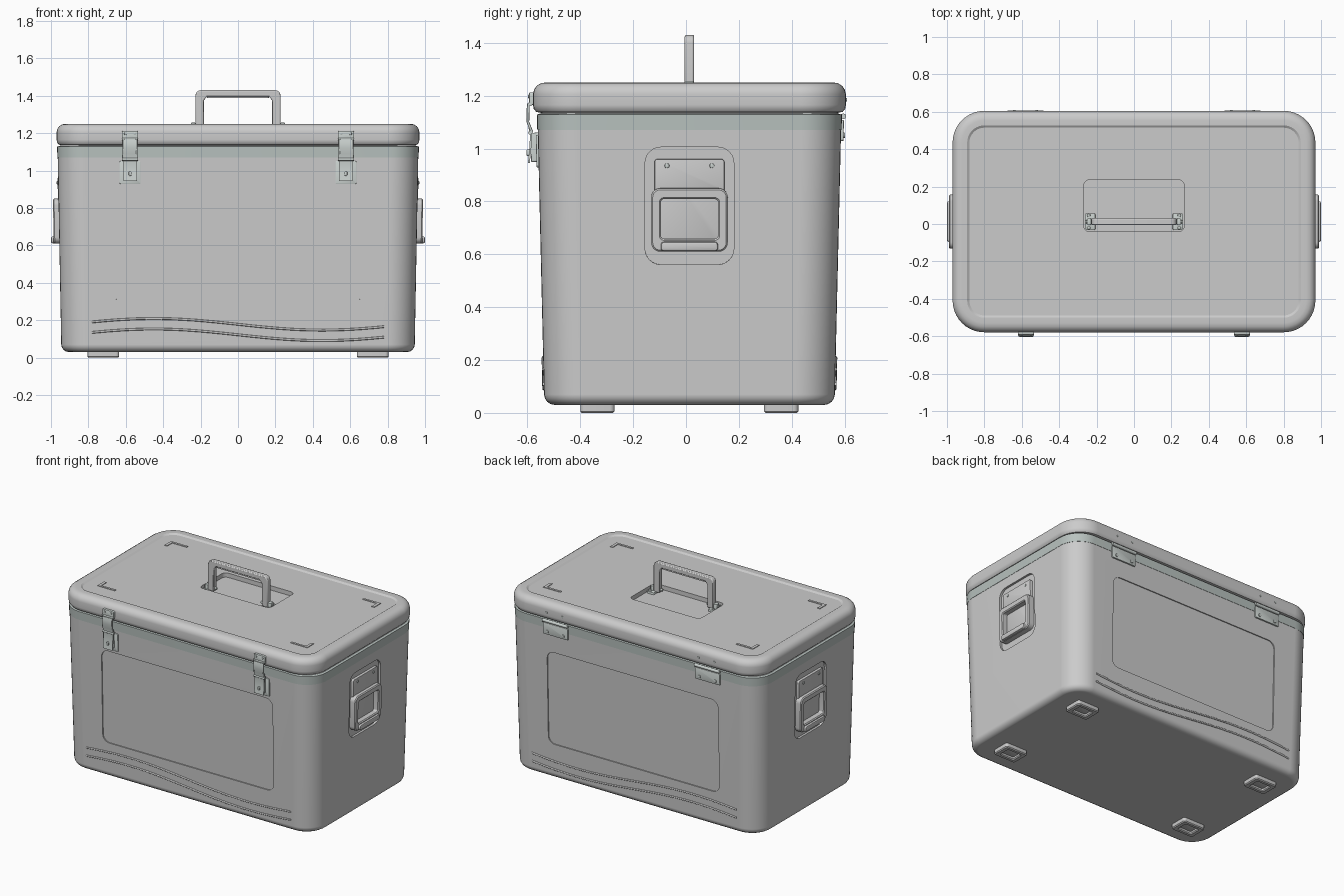
import bpy, bmesh
from math import radians, sin, cos, pi, atan
from mathutils import Matrix, Vector

if "Cube" in bpy.data.objects:
    bpy.data.objects.remove(bpy.data.objects["Cube"])

CY = 0.013                      # box centre in y
LID_X, LID_Y = 0.97, 0.592      # lid half sizes
T, R = Matrix.Translation, Matrix.Rotation

steel = bpy.data.materials.new("pale_steel")
steel.diffuse_color = (0.6, 0.65, 0.63, 1)
steel.use_nodes = True
steel.node_tree.nodes["Principled BSDF"].inputs["Base Color"].default_value = steel.diffuse_color
seal = bpy.data.materials.new("seal_grey_green")
seal.diffuse_color = (0.48, 0.54, 0.52, 1)
seal.use_nodes = True
seal.node_tree.nodes["Principled BSDF"].inputs["Base Color"].default_value = seal.diffuse_color


def rr(hx, hy, r, z=0, cx=0, cy=0, n=6):
    """Rounded rectangle loop."""
    pts = []
    for q, (sx, sy) in enumerate([(1, 1), (-1, 1), (-1, -1), (1, -1)]):
        for i in range(n + 1):
            a = (q + i / n) * pi / 2
            pts.append((cx + sx * (hx - r) + r * cos(a), cy + sy * (hy - r) + r * sin(a), z))
    return pts


def loft(name, rings, M=Matrix(), closed=False, mat=None):
    bm = bmesh.new()
    vs = [[bm.verts.new(M @ Vector(p)) for p in ring] for ring in rings]
    n = len(vs[0])
    for a, b in zip(vs, vs[1:] + (vs[:1] if closed else [])):
        for i in range(n):
            j = (i + 1) % n
            bm.faces.new((a[i], a[j], b[j], b[i]))
    if not closed:
        bm.faces.new(vs[0])
        bm.faces.new(vs[-1])
    bmesh.ops.recalc_face_normals(bm, faces=bm.faces)
    me = bpy.data.meshes.new(name)
    bm.to_mesh(me)
    bm.free()
    if mat:
        me.materials.append(mat)
    ob = bpy.data.objects.new(name, me)
    bpy.context.collection.objects.link(ob)
    return ob


def slab(name, hx, hy, r, d, M, z0=0, b=0.003, mat=None):
    """Rounded plate with a softened outer edge."""
    k = b * 0.3
    return loft(name, [rr(hx, hy, r, z0), rr(hx, hy, r, d - b), rr(hx - k, hy - k, r - k, d - k),
                       rr(hx - b, hy - b, max(r - b, 0.001), d)], M, mat=mat)


def frame(name, o, i, d, M, z0=0, dy=0, b=0.006, mat=None):
    """Rounded plate with a window; o and i are (hx, hy, r)."""
    og, ig = [v - b for v in o], [v + b for v in i]
    return loft(name, [rr(*o, z0), rr(*o, d - b), rr(*og, d), rr(*ig, d, 0, dy),
                       rr(*i, d - b, 0, dy), rr(*i, z0, 0, dy)], M, True, mat)


def prism(name, pts, d, M, bevel=0, mat=None):
    ob = loft(name, [[(x, y, 0) for x, y in pts], [(x, y, d) for x, y in pts]], M, mat=mat)
    if bevel:
        m = ob.modifiers.new("soft", 'BEVEL')
        m.width, m.segments = bevel, 2
    return ob


def tube(name, pts, rad, mat=None):
    cu = bpy.data.curves.new(name, 'CURVE')
    cu.dimensions, cu.bevel_depth, cu.bevel_resolution, cu.use_fill_caps = '3D', rad, 2, True
    sp = cu.splines.new('POLY')
    sp.points.add(len(pts) - 1)
    for p, co in zip(sp.points, pts):
        p.co = (*co, 1)
    if mat:
        cu.materials.append(mat)
    ob = bpy.data.objects.new(name, cu)
    bpy.context.collection.objects.link(ob)
    return ob


def cut(ob, cutter):
    m = ob.modifiers.new("cut", 'BOOLEAN')
    m.operation, m.object, m.solver = 'DIFFERENCE', cutter, 'EXACT'
    bpy.context.view_layer.objects.active = ob
    bpy.ops.object.modifier_apply(modifier=m.name)
    bpy.data.objects.remove(cutter)


def half(z):
    """Body half sizes at height z (walls flare upward)."""
    t = (z - 0.07) / 1.06
    return 0.945 + 0.02 * t, 0.55 + 0.025 * t


def face(yaw, u, z, out=0):
    """Matrix lying on a wall: local x along it, y up, z outward."""
    side = abs(yaw) == 90
    tilt = atan((0.02 if side else 0.025) / 1.06)
    h = half(z)[0 if side else 1] + out
    return T((0, CY, 0)) @ R(radians(yaw), 4, 'Z') @ T((u, -h, z)) @ R(pi / 2 + tilt, 4, 'X')


def body_ring(z, inset=0):
    x, y = half(z)
    return rr(x - inset, y - inset, 0.15 - inset, z, 0, CY, 10)


# body shell with rounded bottom edge, wall panels and handle pockets
body = loft("body", [body_ring(z, i) for z, i in [
    (0.03, 0.04), (0.033, 0.025), (0.042, 0.011), (0.055, 0.003), (0.07, 0), (1.12, 0), (1.13, 0.01), (1.15, 0.03)]])
for yaw in (0, 180):
    cut(body, loft("cutter", [rr(0.652, 0.32, 0.05, z) for z in (-0.007, 0.05)], face(yaw, 0, 0.59)))
for yaw in (90, -90):
    cut(body, loft("cutter", [rr(0.168, 0.222, 0.06, z) for z in (-0.015, 0.05)], face(yaw, 0, 0.783)))

# seal band under the lid
loft("seal_band", [body_ring(z, i) for z, i in [(1.07, 0.01), (1.07, -0.002), (1.128, -0.002), (1.132, 0.01)]], mat=seal)

# lid with rolled rim, sunken top and handle pocket
lid = loft("lid", [rr(LID_X - i, LID_Y - i, 0.17 - i, z, 0, CY, 10) for i, z in [
    (0.03, 1.135), (0.012, 1.139), (0.003, 1.15), (0, 1.165), (0, 1.205), (0.004, 1.222), (0.014, 1.237),
    (0.03, 1.247), (0.05, 1.25), (0.078, 1.25), (0.09, 1.242)]])
cut(lid, loft("cutter", [rr(0.268, 0.138, 0.03, z, 0, 0.098) for z in (1.212, 1.3)]))

# corner marks on the lid
for sx in (-1, 1):
    for sy in (-1, 1):
        L = [(0.80, 0.40), (0.67, 0.40), (0.67, 0.385), (0.78, 0.385), (0.78, 0.33), (0.80, 0.33)]
        prism("lid_corner_mark", [(sx * x, sy * y) for x, y in L], 0.006, T((0, CY, 1.24)))

# folding top handle
arc = [(0.198 + 0.03 * cos(a), 1.40 + 0.03 * sin(a)) for a in (0, pi / 8, pi / 4, 3 * pi / 8, pi / 2)]
inner = [(0.168, 1.40 - 0.01), (0.183, 1.375)]
right = [(0.228, 1.22)] + arc
left = [(-x, y) for x, y in reversed(right)]
prism("top_handle", right + left + [(-0.183, 1.22), (-0.183, 1.375), (-0.165, 1.397),
      (0.165, 1.397), (0.183, 1.375), (0.183, 1.22)], 0.036, T((0, 0.031, 0)) @ R(pi / 2, 4, 'X'), 0.006)
slab("top_handle_grip", 0.165, 0.012, 0.01, 1.40, T((0, CY, 0)), 1.388)
for s in (-1, 1):
    slab("handle_bracket", 0.028, 0.045, 0.008, 1.226, T((s * 0.235, 0.012, 0)), 1.208, mat=steel)
    for y in (-0.02, 0.046):
        slab("bracket_screw", 0.009, 0.009, 0.0089, 1.232, T((s * 0.242, y, 0)), 1.22, mat=steel)
    slab("handle_pivot", 0.012, 0.018, 0.008, 1.256, T((s * 0.24, 0.012, 0)), 1.22, mat=steel)
    tube("handle_pin", [(s * 0.17, 0.012, 1.238), (s * 0.257, 0.012, 1.238)], 0.009, steel)

# side carrying handles
for yaw in (90, -90):
    slab("side_mount_plate", 0.132, 0.17, 0.03, -0.008, face(yaw, 0, 0.79), -0.02)
    slab("side_handle_hinge_plate", 0.132, 0.062, 0.012, 0.003, face(yaw, 0, 0.898), -0.016)
    for u in (-0.085, 0.085):
        slab("side_handle_screw", 0.009, 0.009, 0.0089, 0.008, face(yaw, u, 0.935), -0.005, mat=steel)
    frame("side_handle", (0.145, 0.12, 0.035), (0.108, 0.075, 0.012), 0.03, face(yaw, 0, 0.73), -0.012, 0.004)
    slab("side_handle_grip", 0.108, 0.018, 0.012, 0.0442, face(yaw, 0, 0.63), -0.01, 0.008)

# wave ribs on front and back
for s in (-1, 1):
    for mid in (0.178, 0.122):
        pts = []
        for i in range(41):
            x = -0.78 + 1.56 * i / 40
            z = mid - 0.031 * sin(pi * x / 0.9)
            pts.append((x, CY + s * half(z)[1], z))
        tube("wave_rib", pts, 0.006)

# front latches
for s in (-1, 1):
    u = s * 0.577
    slab("latch_base", 0.057, 0.062, 0.008, 0.008, face(0, u, 0.99), -0.004, mat=steel)
    slab("latch_block", 0.030, 0.055, 0.006, 0.028, face(0, u, 1.005), mat=steel)
    out = [(-0.598, 0.945), (-0.593, 0.99), (-0.590, 1.05), (-0.598, 1.09), (-0.604, 1.12),
           (-0.604, 1.145), (-0.600, 1.165)]
    prof = out + [(y + 0.007, z) for y, z in reversed(out)]
    prism("latch_lever", prof, 0.072, Matrix(((0, 0, 1, u - 0.036), (1, 0, 0, 0), (0, 1, 0, 0), (0, 0, 0, 1))), mat=steel)
    slab("latch_catch", 0.043, 0.024, 0.008, 0.014, T((u, CY - LID_Y, 1.188)) @ R(pi / 2, 4, 'X'), -0.01, mat=steel)
    for k in (-1, 1):
        slab("catch_screw", 0.007, 0.007, 0.0069, 0.019, T((u + k * 0.025, CY - LID_Y, 1.197)) @ R(pi / 2, 4, 'X'), mat=steel)
        tube("latch_link", [(u + k * 0.036, -0.582, 1.06), (u + k * 0.036, -0.598, 1.10),
                            (u + k * 0.034, -0.596, 1.17)], 0.005, steel)
    for z in (1.06, 1.168):
        tube("latch_pin", [(u - 0.043, -0.589, z), (u + 0.043, -0.589, z)], 0.008, steel)
    slab("latch_lock", 0.008, 0.012, 0.0078, 0.045, face(0, u, 0.985), 0.03, mat=steel)

# rear hinges
for s in (-1, 1):
    u = s * 0.58
    slab("hinge_leaf", 0.095, 0.04, 0.008, 0.010, face(180, u, 1.068), -0.004, mat=steel)
    tube("hinge_barrel", [(-u - 0.095, CY + 0.582, 1.122), (-u + 0.095, CY + 0.582, 1.122)], 0.011, steel)
    for k in (-0.06, 0.06):
        slab("hinge_screw", 0.01, 0.01, 0.0099, 0.016, face(180, u + k, 1.05), mat=steel)
        slab("lid_screw", 0.007, 0.007, 0.0069, 0.004,
             T((u + k, CY + LID_Y, 1.185)) @ R(-pi / 2, 4, 'X'), -0.004, 0.002, steel)

# feet with hollow centres
for x in (-0.72, 0.72):
    for y in (-0.335, 0.36):
        M = T((x, y, 0.04)) @ R(pi, 4, 'X')
        frame("foot", (0.085, 0.065, 0.018), (0.05, 0.035, 0.006), 0.04, M)
        slab("foot_pad", 0.055, 0.04, 0.01, 0.022, M)

# shading
for ob in bpy.data.objects:
    ob.select_set(ob.type == 'MESH')
bpy.context.view_layer.objects.active = body
bpy.ops.object.shade_smooth_by_angle(angle=radians(32))
for ob in (body, lid):
    ob.modifiers.new("normals", 'WEIGHTED_NORMAL').keep_sharp = True
